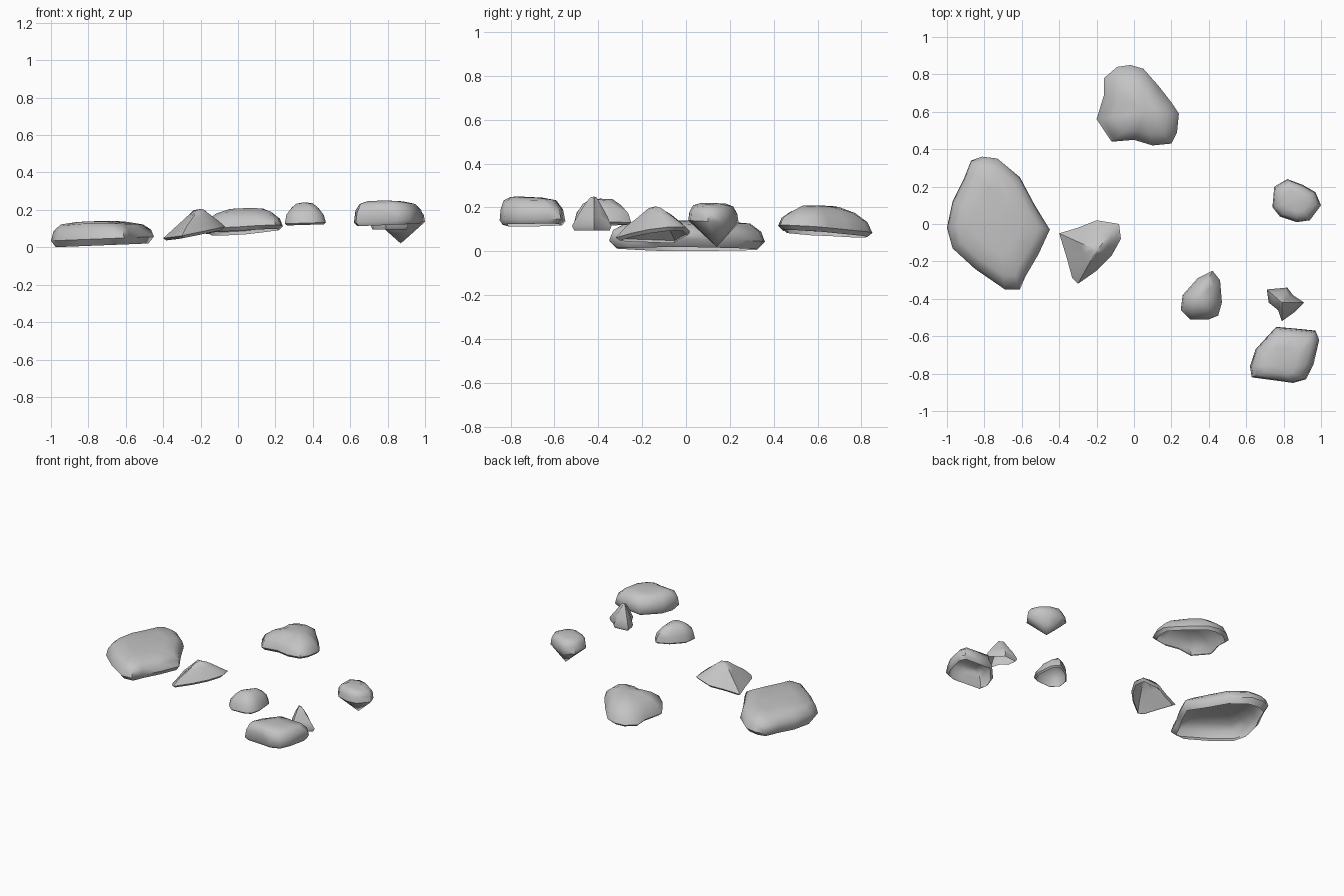
import bpy
import bmesh
import random
from mathutils import Vector

random.seed(4)
default = bpy.data.objects.get("Cube")
if default:
    bpy.data.objects.remove(default, do_unlink=True)

# Single stone material
stone = bpy.data.materials.new("grey stone")
stone.use_nodes = True
grey = (0.55, 0.55, 0.55, 1)
stone.diffuse_color = grey
stone.node_tree.nodes["Principled BSDF"].inputs["Base Color"].default_value = grey

# Ring profiles from rim to crown: (pull towards crown, share of height)
FLAT = [(0.05, 0.5), (0.2, 0.82), (0.5, 0.95)]
DOMED = [(0.09, 0.4), (0.32, 0.74), (0.6, 0.93)]
PEAKED = [(0.25, 0.32), (0.55, 0.66), (0.82, 0.93)]


def make_rock(name, outline, crown, rim, profile, lip=0.03, keel=None):
    """Shell of rings above an outline in hundredths; rim = (height, x slope, y slope)."""
    points = [Vector((x / 100, y / 100, 0)) for x, y in outline]
    middle = sum(points, Vector()) / len(points)
    crown = Vector(crown)
    for p in points:
        offset = p - middle
        p.z = rim[0] + rim[1] * offset.x + rim[2] * offset.y
    middle.z = rim[0]

    # Undercut lip, rim, then shoulders
    rings = []
    under = Vector(keel) if keel else middle
    if keel:
        rings.append([p.lerp(under, 0.45) for p in points])
    else:
        rings.append([p.lerp(middle, 0.1) - Vector((0, 0, lip)) for p in points])
    rings.append(points)
    for pull, share in profile:
        ring = []
        for p in points:
            q = p.lerp(crown, pull)
            q.z = p.z + (crown.z - p.z) * share
            q.z += random.uniform(-0.005, 0.005)
            ring.append(q)
        rings.append(ring)

    bm = bmesh.new()
    rows = [[bm.verts.new(p) for p in ring] for ring in rings]
    count = len(points)
    for low, high in zip(rows, rows[1:]):
        for i in range(count):
            j = (i + 1) % count
            bm.faces.new((low[i], low[j], high[j], high[i]))

    # Close the crown, and the underside of a whole boulder
    caps = [(rows[-1], crown)] + ([(rows[0], under)] if keel else [])
    for row, tip in caps:
        top = bm.verts.new(tip)
        for i in range(count):
            bm.faces.new((row[i], row[(i + 1) % count], top))
    bmesh.ops.recalc_face_normals(bm, faces=bm.faces)
    if sum(f.normal.z * f.calc_area() for f in bm.faces) < 0 and not keel:
        bmesh.ops.reverse_faces(bm, faces=bm.faces)
    for face in bm.faces:
        face.smooth = True

    mesh = bpy.data.meshes.new(name)
    bm.to_mesh(mesh)
    bm.free()
    mesh.materials.append(stone)
    rock = bpy.data.objects.new(name, mesh)
    bpy.context.collection.objects.link(rock)
    bpy.context.view_layer.objects.active = rock
    rock.select_set(True)
    bpy.ops.object.shade_smooth_by_angle(angle=0.9)
    rock.select_set(False)


# Broad flat slab
make_rock("large_slab",
          [(-81, 36), (-73, 35), (-61, 25), (-53, 10), (-45, -3), (-51, -16),
           (-58, -28), (-61, -35), (-69, -35), (-85, -24), (-97, -13),
           (-100, -2), (-97, 12), (-91, 24), (-87, 34)],
          (-0.74, 0.02, 0.14), (0.045, 0.04, 0), FLAT, lip=0.035)

# Rear stone
make_rock("rear_stone",
          [(-2, 85), (5, 83), (13, 74), (20, 65), (24, 59), (23, 49), (20, 43),
           (10, 42), (0, 45), (-12, 44), (-20, 56), (-16, 69), (-16, 78), (-9, 84)],
          (0.06, 0.6, 0.21), (0.1, 0.05, -0.06), DOMED, lip=0.02)

# Tilted ridge stone beside the slab
make_rock("ridge_stone",
          [(-20, 2), (-14, 1), (-8, 0), (-7, -8), (-12, -17), (-20, -25),
           (-30, -32), (-33, -29), (-36, -18), (-40, -5), (-30, -2)],
          (-0.2, -0.14, 0.205), (0.08, 0.19, 0.02), PEAKED, lip=0.015)

# Small domed stone
make_rock("domed_stone",
          [(42, -25), (46, -30), (47, -42), (45, -49), (40, -51), (30, -51),
           (25, -46), (26, -38), (34, -29)],
          (0.35, -0.39, 0.24), (0.13, 0.03, 0), DOMED, lip=0.01)

# Small pointed chip
make_rock("pointed_chip",
          [(71, -35), (82, -34), (85, -38), (91, -42), (86, -47), (79, -52),
           (77, -46), (72, -42)],
          (0.79, -0.42, 0.25), (0.115, 0, 0), PEAKED, lip=0.02)

# Front stone with a steep face
make_rock("front_stone",
          [(76, -55), (87, -56), (97, -57), (99, -62), (96, -75), (92, -83), (85, -85),
           (78, -84), (63, -82), (62, -76), (65, -67)],
          (0.77, -0.76, 0.25), (0.14, 0.04, 0), FLAT, lip=0.02)

# Whole round boulder
make_rock("round_boulder",
          [(82, 24), (90, 21), (97, 17), (100, 10), (94, 2), (87, 1), (78, 4),
           (74, 9), (75, 20)],
          (0.86, 0.12, 0.22), (0.135, 0, -0.05), FLAT, keel=(0.87, 0.14, 0.02))
